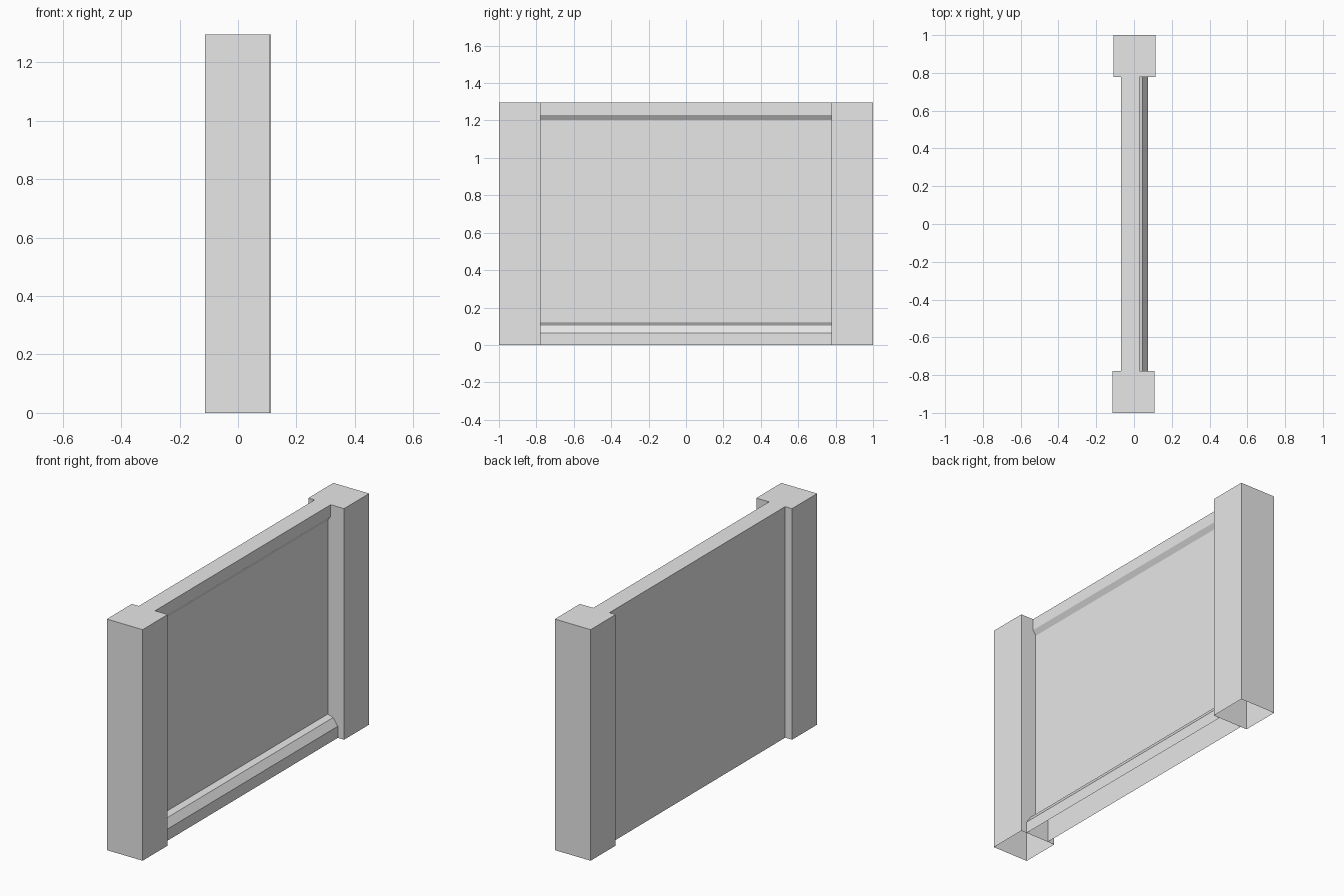
import bpy
import bmesh

cube = bpy.data.objects.get("Cube")
if cube:
    bpy.data.objects.remove(cube, do_unlink=True)

grey = bpy.data.materials.new("plain_grey")
grey.use_nodes = True
grey.diffuse_color = (0.8, 0.8, 0.8, 1)
grey.node_tree.nodes["Principled BSDF"].inputs["Base Color"].default_value = (0.8, 0.8, 0.8, 1)

HEIGHT = 1.295
INNER = 0.778   # y of the post faces towards the panel


def extrude_profile(name, profile, y0, y1):
    """Extrude an (x, z) profile along y, leaving the underside open."""
    bm = bmesh.new()
    face = bm.faces.new([bm.verts.new((x, y0, z)) for x, z in profile])
    result = bmesh.ops.extrude_face_region(bm, geom=[face], use_keep_orig=True)
    moved = [g for g in result["geom"] if isinstance(g, bmesh.types.BMVert)]
    bmesh.ops.translate(bm, verts=moved, vec=(0, y1 - y0, 0))
    bmesh.ops.recalc_face_normals(bm, faces=bm.faces)
    underside = [f for f in bm.faces if all(v.co.z < 0.001 for v in f.verts)]
    bmesh.ops.delete(bm, geom=underside, context="FACES")
    mesh = bpy.data.meshes.new(name)
    bm.to_mesh(mesh)
    bm.free()
    mesh.materials.append(grey)
    obj = bpy.data.objects.new(name, mesh)
    bpy.context.collection.objects.link(obj)
    return obj


# Square end posts, set a hair off the centre line
for name, side in (("front_post", -1), ("back_post", 1)):
    left, right = -0.111 + side * 0.002, 0.111 + side * 0.002
    post = [(left, 0), (right, 0), (right, HEIGHT), (left, HEIGHT)]
    extrude_profile(name, post, min(side, side * INNER), max(side, side * INNER))

# Wall panel with a sloped skirting at the foot and a chamfered band on top
wall = [
    (-0.07, 0), (0.074, 0), (0.074, 0.065), (0.045, 0.106), (0.012, 0.117),
    (0.012, 1.203), (0.03, 1.23), (0.03, HEIGHT), (-0.07, HEIGHT),
]
extrude_profile("wall_panel", wall, -INNER, INNER)
